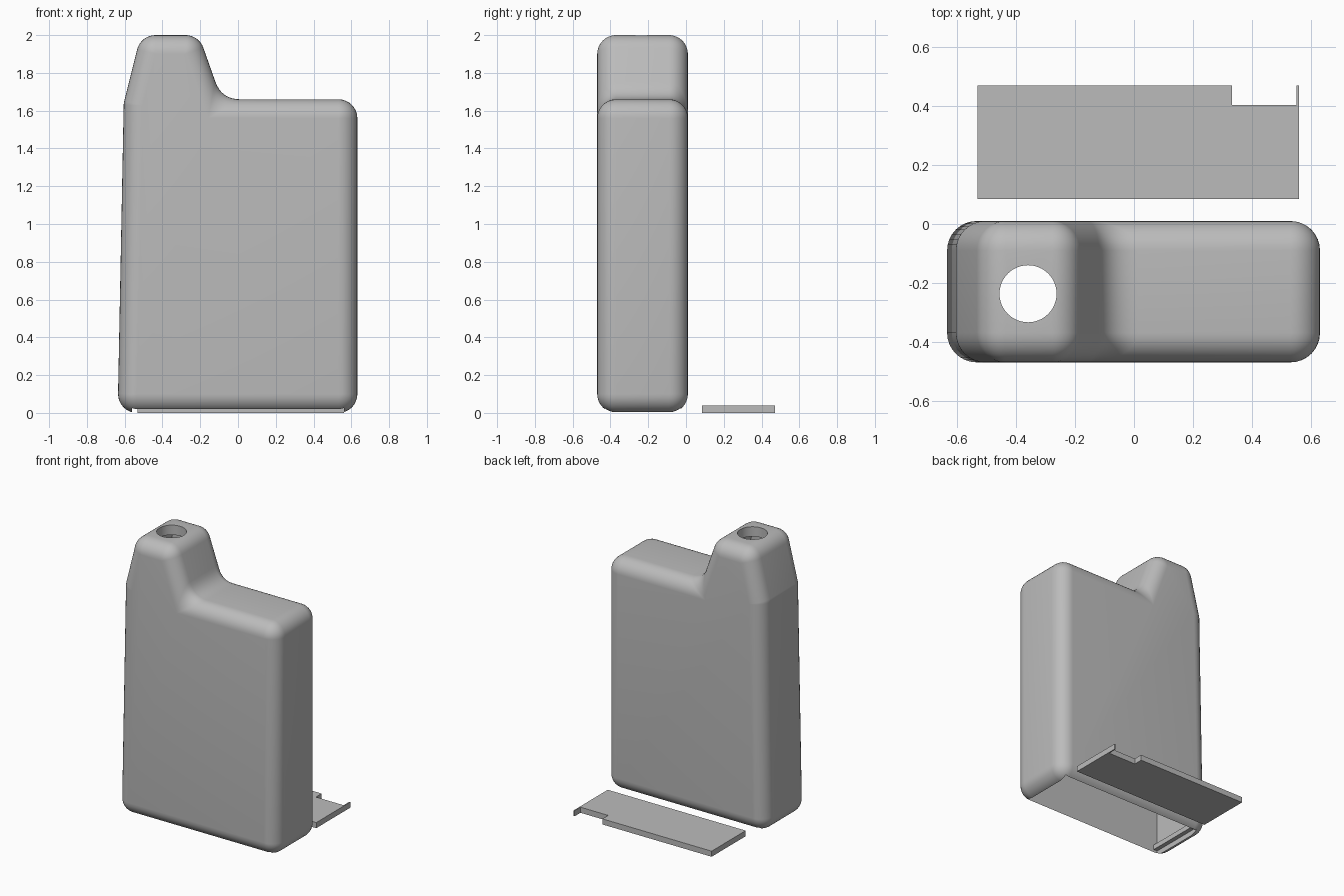
import bpy, bmesh, math
from mathutils import Vector

if "Cube" in bpy.data.objects:
    bpy.data.objects.remove(bpy.data.objects["Cube"])

grey = bpy.data.materials.new("plain_grey")
grey.diffuse_color = (0.5, 0.5, 0.5, 1)
grey.use_nodes = True
grey.node_tree.nodes["Principled BSDF"].inputs["Base Color"].default_value = grey.diffuse_color

R, SEG = 0.1, 8
Y_FRONT, Y_BACK = -0.47, 0.01


def make_object(name, bm):
    bmesh.ops.recalc_face_normals(bm, faces=bm.faces[:])
    me = bpy.data.meshes.new(name)
    bm.to_mesh(me)
    bm.free()
    me.materials.append(grey)
    ob = bpy.data.objects.new(name, me)
    bpy.context.collection.objects.link(ob)
    return ob


def loft(name, rings):
    bm = bmesh.new()
    vs = [[bm.verts.new(p) for p in ring] for ring in rings]
    n = len(vs[0])
    for a, b in zip(vs, vs[1:]):
        for i in range(n):
            j = (i + 1) % n
            bm.faces.new((a[i], a[j], b[j], b[i]))
    bm.faces.new(vs[0])
    bm.faces.new(vs[-1][::-1])
    bmesh.ops.remove_doubles(bm, verts=bm.verts[:], dist=1e-5)
    return make_object(name, bm)


def corners(poly):
    # vertex, incoming and outgoing directions, outward normals
    n = len(poly)
    for i in range(n):
        p, v, q = (Vector(poly[k % n]) for k in (i - 1, i, i + 1))
        e1, e2 = (v - p).normalized(), (q - v).normalized()
        yield v, e1, e2, Vector((e1.y, -e1.x)), Vector((e2.y, -e2.x))


def miter(v, n1, n2, d):
    return v + (n1 + n2) * d / (1 + n1.dot(n2))


def rounded_outline(core, s):
    # round convex corners, fillet the concave one
    pts = []
    for v, e1, e2, n1, n2 in corners(core):
        turn = n1.x * n2.y - n1.y * n2.x
        ang = math.atan2(turn, n1.dot(n2))
        m, t = miter(v, n1, n2, s), 0.1 * s / R
        for k in range(SEG + 1):
            u = k / SEG
            if turn > 0:
                a = math.atan2(n1.y, n1.x) + ang * u
                pts.append(v + s * Vector((math.cos(a), math.sin(a))))
            else:
                pts.append((m - e1 * t) * (1 - u) ** 2 + m * 2 * u * (1 - u) + (m + e2 * t) * u * u)
    return pts


# Bottle body
outline = [(-0.637, 0), (0.632, 0), (0.632, 1.66), (-0.087, 1.66),
           (-0.207, 2.0), (-0.515, 2.0), (-0.605, 1.64)]
core = [miter(v, n1, n2, -R) for v, e1, e2, n1, n2 in corners(outline)]
steps = [math.pi / 2 * k / SEG for k in range(SEG + 1)]
sections = [(R * math.sin(t), Y_FRONT + R - R * math.cos(t)) for t in steps]
sections += [(R * math.sin(t), Y_BACK - R + R * math.cos(t)) for t in reversed(steps)]
body = loft("bottle_body", [[(p.x, y, p.y) for p in rounded_outline(core, s)] for s, y in sections])

# Inner cavity, open at the bottom
inner = [(-0.56, -0.1), (0.56, -0.1), (0.56, 1.60), (-0.13, 1.60),
         (-0.24, 1.93), (-0.48, 1.93), (-0.56, 1.62)]
cavity = loft("cavity_cutter", [[(x, y, z) for x, z in inner] for y in (-0.43, -0.03)])

# Round mouth hole
mouth = loft("mouth_cutter", [[(-0.36 + 0.097 * math.cos(a), -0.237 + 0.097 * math.sin(a), z)
                               for a in (math.tau * k / 48 for k in range(48))] for z in (1.8, 2.2)])

for cutter in (cavity, mouth):
    mod = body.modifiers.new(cutter.name, "BOOLEAN")
    mod.operation, mod.solver, mod.object = "DIFFERENCE", "EXACT", cutter
    cutter.hide_render = True
bpy.context.view_layer.update()
result = bpy.data.meshes.new_from_object(body.evaluated_get(bpy.context.evaluated_depsgraph_get()))
body.modifiers.clear()
body.data = result
for cutter in (cavity, mouth):
    bpy.data.objects.remove(cutter)

bpy.ops.object.select_all(action="DESELECT")
body.select_set(True)
bpy.context.view_layer.objects.active = body
bpy.ops.object.shade_smooth_by_angle(angle=math.radians(25))

# Ledge inside the opening that holds the plate
ledge = [(-0.57, 0.04), (-0.53, 0.04), (-0.53, 0.075), (-0.57, 0.075)]
loft("inner_ledge", [[(x, y, z) for x, z in ledge] for y in (-0.435, -0.025)])

# Loose base plate with notch and thin tab
plate = [(-0.532, 0.085), (0.56, 0.085), (0.56, 0.47), (0.552, 0.47),
         (0.552, 0.405), (0.333, 0.405), (0.333, 0.47), (-0.532, 0.47)]
loft("base_plate", [[(x, y, z) for x, y in plate] for z in (0, 0.04)])
